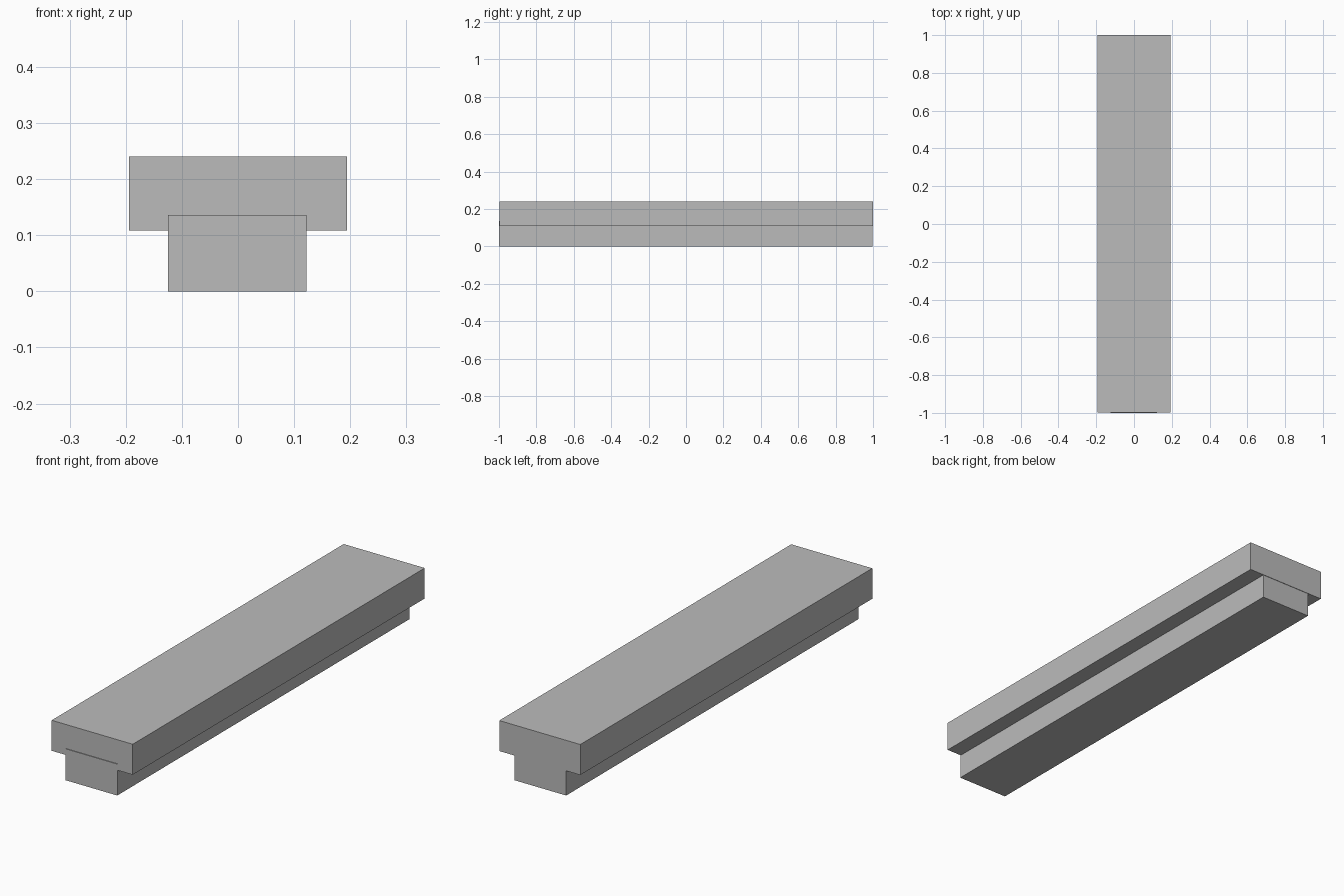
import bpy
import bmesh

cube = bpy.data.objects.get("Cube")
if cube:
    bpy.data.objects.remove(cube, do_unlink=True)

grey = bpy.data.materials.new("plain_grey")
grey.use_nodes = True
colour = (0.5, 0.5, 0.5, 1)
grey.diffuse_color = colour
grey.node_tree.nodes["Principled BSDF"].inputs["Base Color"].default_value = colour


def block(name, low, high):
    """Flat-faced box between two opposite corners."""
    bm = bmesh.new()
    bmesh.ops.create_cube(bm, size=1)
    for v in bm.verts:
        v.co = [high[i] if v.co[i] > 0 else low[i] for i in range(3)]
    mesh = bpy.data.meshes.new(name)
    bm.to_mesh(mesh)
    bm.free()
    mesh.materials.append(grey)
    obj = bpy.data.objects.new(name, mesh)
    bpy.context.collection.objects.link(obj)
    return obj


# Wide upper slab
block("top_slab", (-0.194, -0.997, 0.108), (0.194, 1.0, 0.24))

# Narrow lower rail, let into the slab and just proud of its front end
block("bottom_rail", (-0.125, -1.0, 0.0), (0.122, 0.998, 0.136))
